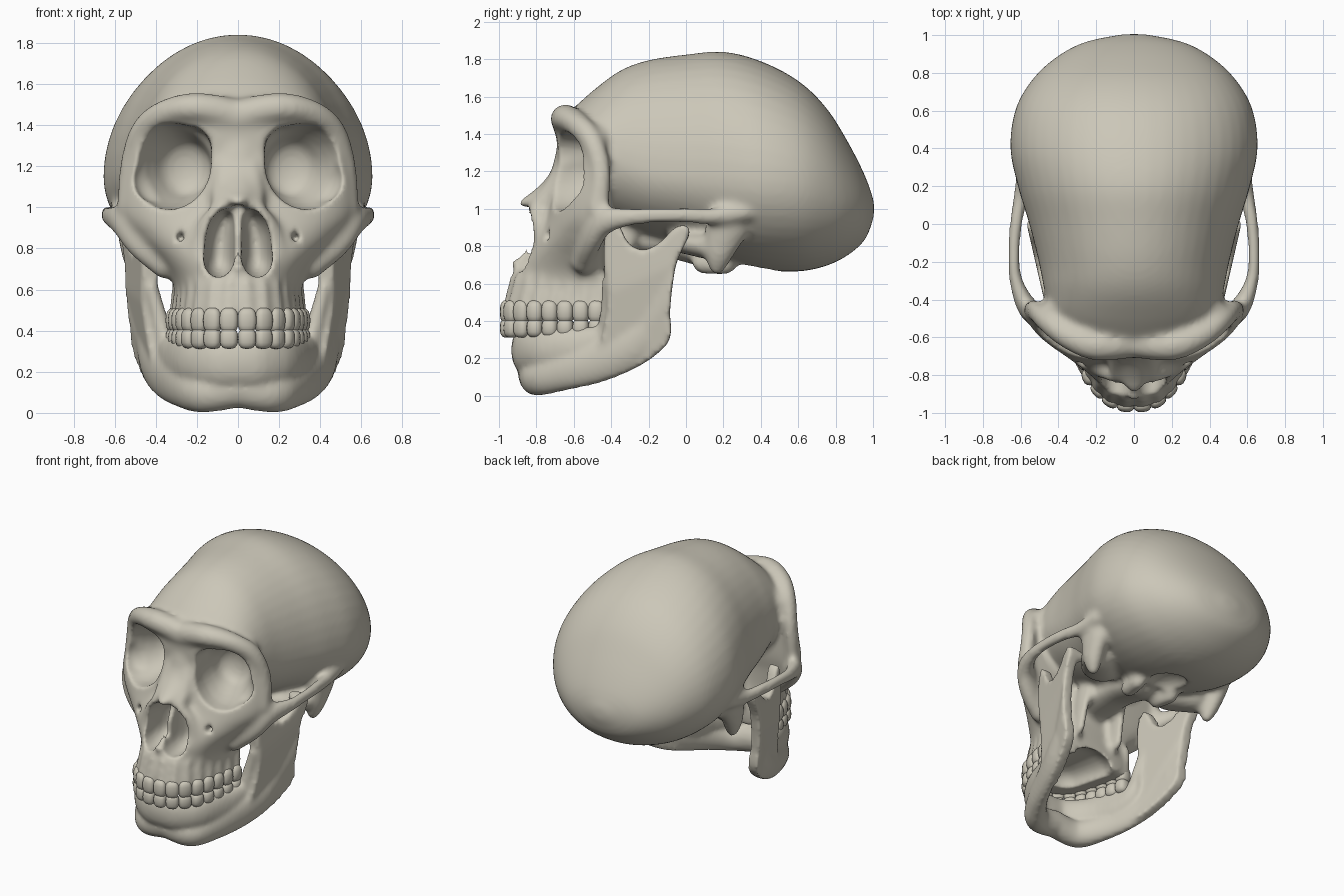
import bpy, bmesh, math
from mathutils import Matrix, Vector

if "Cube" in bpy.data.objects:
    bpy.data.objects.remove(bpy.data.objects["Cube"], do_unlink=True)

bone = bpy.data.materials.new("bone")
bone.use_nodes = True
bone.diffuse_color = (0.60, 0.57, 0.48, 1)
shader = next(n for n in bone.node_tree.nodes if n.type == "BSDF_PRINCIPLED")
shader.inputs["Base Color"].default_value = bone.diffuse_color

# Unit sphere reused by every rounded part
unit = bmesh.new()
bmesh.ops.create_uvsphere(unit, u_segments=16, v_segments=10, radius=1)
unit.verts.index_update()
SPHERE_POINTS = [v.co.copy() for v in unit.verts]
SPHERE_FACES = [[v.index for v in f.verts] for f in unit.faces]
unit.free()

def spline(pts, steps):
    """Smooth curve through tuples of any length."""
    out = []
    for i in range(len(pts) - 1):
        quad = pts[max(i - 1, 0)], pts[i], pts[i + 1], pts[min(i + 2, len(pts) - 1)]
        for k in range(steps):
            t = k / steps
            out.append(tuple(
                b + t * (c - a) / 2 + t * t * (2 * a - 5 * b + 4 * c - d) / 2
                + t ** 3 * (3 * b - a - 3 * c + d) / 2 for a, b, c, d in zip(*quad)))
    return out + [tuple(pts[-1])]

def sphere(bm, shape):
    """Add the unit sphere with each point passed through shape."""
    verts = [bm.verts.new(shape(p)) for p in SPHERE_POINTS]
    for face in SPHERE_FACES:
        bm.faces.new([verts[i] for i in face])

def ball(bm, x, y, z, rx, ry, rz):
    sphere(bm, lambda p: (x + rx * p.x, y + ry * p.y, z + rz * p.z))

def chain(bm, *pts):
    """Rounded strut through (x, y, z, rx, ry, rz), on both sides."""
    for x, *rest in spline(pts, 6):
        for side in ((1, -1) if abs(x) > 0.001 else (1,)):
            ball(bm, side * x, *rest)

def loft(bm, stations, place, count=48):
    """Skin rings given as (position, half width, middle, high, low)."""
    rings = []
    for s, w, mid, hi, lo in spline(stations, 5):
        ring = []
        for k in range(count):
            a = math.tau * k / count
            r = hi - mid if math.sin(a) > 0 else mid - lo
            ring.append(bm.verts.new(place(s, w * math.cos(a), mid + r * math.sin(a))))
        rings.append(ring)
    for p, q in zip(rings, rings[1:]):
        for k in range(count):
            j = (k + 1) % count
            bm.faces.new((p[k], p[j], q[j], q[k]))
    bm.faces.new(rings[0])
    bm.faces.new(rings[-1])

def make(name, bm):
    bmesh.ops.recalc_face_normals(bm, faces=bm.faces)
    me = bpy.data.meshes.new(name)
    bm.to_mesh(me)
    bm.free()
    ob = bpy.data.objects.new(name, me)
    bpy.context.scene.collection.objects.link(ob)
    return ob

def remesh(ob, voxel):
    mod = ob.modifiers.new("fuse", "REMESH")
    mod.mode, mod.voxel_size = "VOXEL", voxel

def soften(ob, times):
    mod = ob.modifiers.new("soften", "SMOOTH")
    mod.factor, mod.iterations = 0.5, times

def bake(ob):
    """Apply all modifiers, shade smooth and colour."""
    graph = bpy.context.evaluated_depsgraph_get()
    me = bpy.data.meshes.new_from_object(ob.evaluated_get(graph))
    ob.modifiers.clear()
    ob.data = me
    me.materials.clear()
    me.materials.append(bone)
    me.shade_smooth()

# Braincase, lofted front to back
bm = bmesh.new()
loft(bm, [(-.62, .34, 1.30, 1.52, 1.05), (-.50, .44, 1.28, 1.63, .96),
          (-.35, .475, 1.25, 1.74, .90), (-.20, .505, 1.20, 1.795, .85),
          (0, .555, 1.18, 1.825, .80), (.20, .615, 1.17, 1.84, .72),
          (.40, .655, 1.15, 1.79, .675), (.60, .63, 1.13, 1.685, .665),
          (.75, .55, 1.10, 1.54, .695), (.87, .43, 1.05, 1.35, .755),
          (.96, .27, 1.01, 1.17, .84), (1.005, .06, 1, 1.04, .96)],
     lambda s, u, v: (u, s, v))
# Face block, lofted upward
loft(bm, [(.42, .28, -.44, -.41, -.94), (.52, .30, -.44, -.40, -.96),
          (.64, .32, -.46, -.42, -.925), (.74, .385, -.47, -.43, -.885),
          (.86, .50, -.46, -.43, -.81), (.98, .575, -.45, -.41, -.75),
          (1.20, .555, -.45, -.40, -.69), (1.34, .52, -.45, -.40, -.69),
          (1.44, .43, -.45, -.35, -.69), (1.52, .28, -.45, -.35, -.64)],
     lambda s, u, v: (u, v, s))
# Brow ridge and outer eye bars
chain(bm, (0, -.63, 1.44, .10, .08, .085), (.20, -.645, 1.485, .08, .08, .075),
      (.36, -.585, 1.455, .07, .07, .065), (.475, -.505, 1.365, .05, .06, .065),
      (.53, -.455, 1.20, .045, .055, .07), (.545, -.47, 1.0, .045, .06, .06))
# Nasal bridge, spine and rim of the nose opening
chain(bm, (0, -.645, 1.30, .10, .05, .06), (0, -.675, 1.17, .10, .06, .05),
      (0, -.76, 1.08, .09, .06, .04), (0, -.855, 1.03, .05, .045, .025))
chain(bm, (.06, -.66, 1.20, .06, .05, .06), (.075, -.73, 1.07, .06, .06, .05),
      (.085, -.80, 1.0, .045, .045, .04), (.155, -.775, .91, .045, .05, .04),
      (.185, -.765, .78, .05, .055, .05), (.13, -.83, .68, .05, .05, .05))
chain(bm, (0, -.87, .69, .06, .05, .04), (0, -.92, .715, .02, .025, .02))
# Cheekbones and arches
chain(bm, (.36, -.55, .72, .06, .06, .07), (.47, -.51, .83, .08, .06, .08),
      (.565, -.44, .93, .055, .06, .075), (.625, -.30, .955, .036, .05, .05),
      (.635, -.15, .965, .033, .05, .044), (.625, 0, .965, .035, .05, .045),
      (.60, .14, .96, .04, .06, .045), (.575, .30, .98, .05, .08, .05))
# Mastoids
chain(bm, (.52, .22, .90, .07, .12, .10), (.505, .18, .77, .06, .08, .07),
      (.49, .165, .69, .04, .045, .045))
# Skull base, pterygoid plates, occipital condyles
chain(bm, (0, -.45, .84, .14, .12, .09), (0, -.15, .82, .13, .12, .07),
      (0, .10, .76, .13, .1, .07))
chain(bm, (.16, -.38, .60, .03, .06, .05), (.15, -.34, .85, .03, .08, .06))
chain(bm, (.12, .10, .71, .055, .07, .06), (.14, .20, .70, .05, .07, .055))
chain(bm, (.30, 0, .82, .14, .10, .06), (.42, .12, .80, .12, .10, .07))

# Tooth positions, spaced along half the dental arch
ARCH = spline([(0, -.96), (.10, -.945), (.195, -.865), (.25, -.735),
               (.285, -.59), (.305, -.46)], 40)

def along_arch(length):
    """Point and outward angle at a distance along half the arch."""
    for p, q in zip(ARCH, ARCH[1:]):
        step = math.dist(p, q)
        if length <= step:
            break
        length -= step
    return q[0], q[1], math.atan2(q[1] - p[1], q[0] - p[0])

SPOTS = [along_arch(.042 + .084 * i) for i in range(8)]
# Tooth root ridges
for x, y, _ in SPOTS:
    chain(bm, (x, y + .015, .47, .04, .04, .05), (x * .98, y + .04, .61, .028, .03, .05))
cranium = make("cranium", bm)

# Eye sockets, nose opening, palate, foramina
bm = bmesh.new()
chain(bm, (.37, -.80, 1.20, .22, .08, .21), (.318, -.60, 1.20, .20, .09, .21),
      (.26, -.42, 1.19, .13, .08, .14))
chain(bm, (.40, -.72, 1.14, .13, .08, .13), (.39, -.56, 1.14, .12, .08, .12))
chain(bm, (.24, -.72, 1.28, .12, .08, .125), (.24, -.56, 1.28, .11, .08, .11))
chain(bm, (.092, -.83, .755, .078, .22, .10), (.085, -.83, .86, .071, .22, .10),
      (.062, -.83, .935, .048, .20, .06))
chain(bm, (0, -.72, .42, .13, .11, .10), (0, -.50, .42, .19, .15, .11))
chain(bm, (.28, -.76, .86, .022, .06, .035), (.28, -.72, .85, .022, .06, .03))
ball(bm, 0, .33, .66, .13, .16, .10)
cutter = make("cavity_cutter", bm)
cutter.hide_render = True
remesh(cutter, .02)
bake(cutter)

remesh(cranium, .02)
soften(cranium, 3)
cut = cranium.modifiers.new("cavities", "BOOLEAN")
cut.operation, cut.solver, cut.object = "DIFFERENCE", "EXACT", cutter
remesh(cranium, .014)
soften(cranium, 5)
bake(cranium)
bpy.data.objects.remove(cutter, do_unlink=True)

# Mandible body: lower border, then tooth-bearing ridge up behind the molars
bm = bmesh.new()
chain(bm, (0, -.82, .12, .09, .08, .095), (.17, -.795, .095, .08, .08, .095),
      (.28, -.66, .13, .06, .08, .105), (.37, -.46, .185, .05, .08, .115),
      (.43, -.30, .255, .045, .08, .11), (.455, -.20, .34, .04, .08, .11))
chain(bm, (0, -.875, .245, .06, .06, .12), (.10, -.865, .245, .06, .06, .12),
      (.20, -.79, .245, .07, .065, .12), (.265, -.68, .25, .065, .06, .12),
      (.315, -.54, .26, .06, .06, .11), (.35, -.43, .32, .05, .06, .08),
      (.38, -.42, .45, .04, .04, .06), (.42, -.41, .60, .035, .04, .06))
# Ramus plates with coronoid and notch
RAMUS = [(-.47, .22), (-.43, .42), (-.42, .54), (-.44, .72), (-.43, .87), (-.395, .94),
         (-.355, .91), (-.31, .82), (-.23, .78), (-.14, .82), (-.06, .90), (0, .91),
         (.02, .87), (-.03, .76), (-.06, .67), (-.085, .46), (-.08, .34),
         (-.115, .26), (-.25, .16), (-.42, .10)]
for side in (1, -1):
    outline = []
    for y, z in spline(RAMUS + RAMUS[:1], 3)[:-1]:
        x = .51 + .23 * (y + .08) - .13 * max(0, .55 - z)
        outline.append((x, y, z))
    inner, outer = ([bm.verts.new((side * (x + d), y, z)) for x, y, z in outline]
                    for d in (-.04, .04))
    bm.faces.new(inner)
    bm.faces.new(outer)
    for k in range(len(outline)):
        bm.faces.new((inner[k - 1], inner[k], outer[k], outer[k - 1]))
# Jaw condyles
chain(bm, (.46, -.015, .87, .04, .035, .04), (.53, -.015, .87, .035, .035, .04))
mandible = make("mandible", bm)
remesh(mandible, .014)
soften(mandible, 9)
bake(mandible)

# Teeth: rounded boxes along the arch
def tooth_row(name, z, height, grow):
    bm = bmesh.new()
    for i, (x, y, angle) in enumerate(SPOTS):
        size = Vector((.045 * grow, .038 if i < 3 else .05, height))
        for side in (1, -1):
            turn = Matrix.Rotation(side * angle, 3, "Z")
            centre = Vector((side * x, y, z))
            sphere(bm, lambda p: centre + turn @ Vector(
                [math.copysign(abs(n) ** .75, n) * s for n, s in zip(p, size)]))
    bake(make(name, bm))

tooth_row("upper_teeth", .45, .062, 1.04)
tooth_row("lower_teeth", .363, .052, 1.0)
